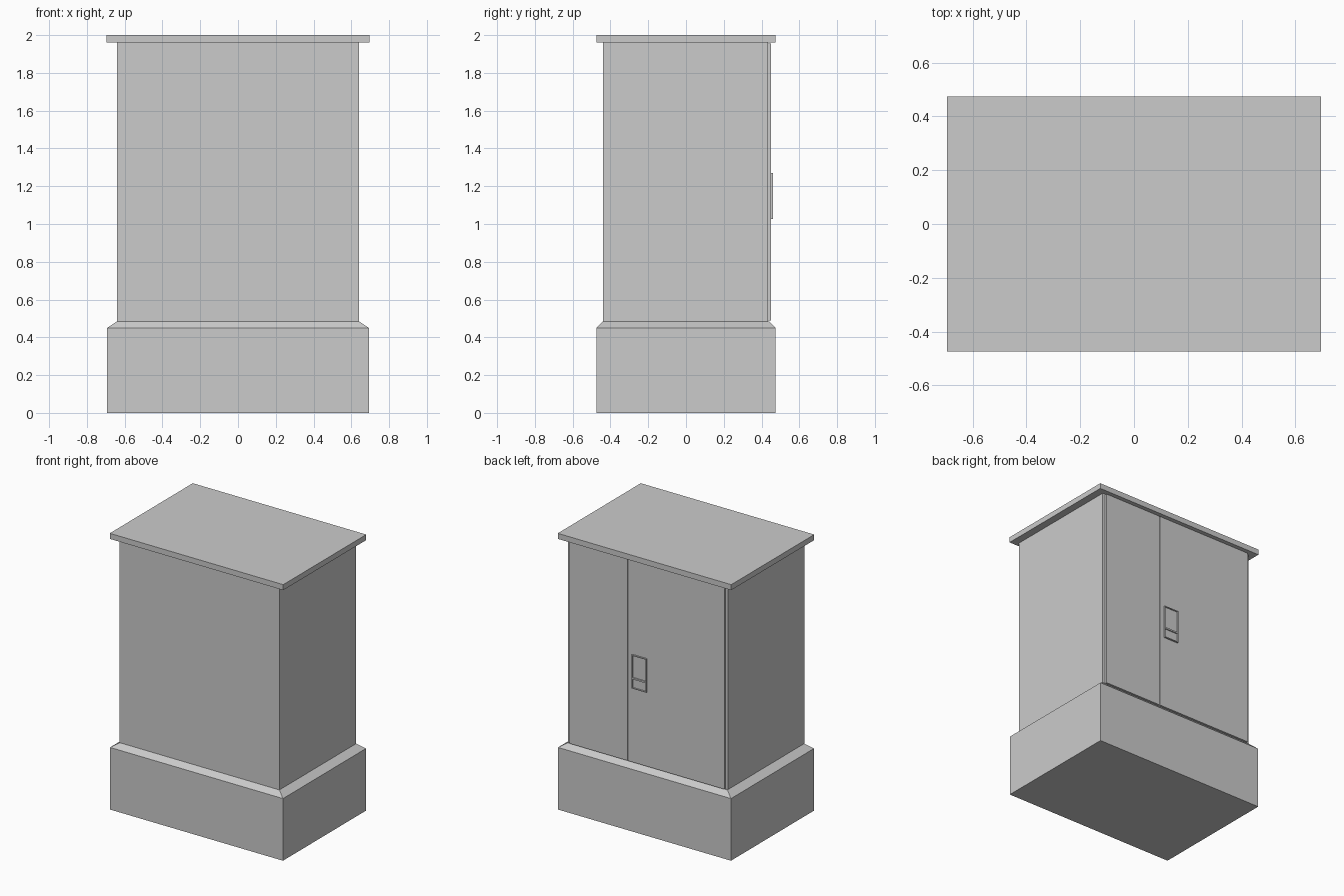
import bpy, bmesh

if "Cube" in bpy.data.objects:
    bpy.data.objects.remove(bpy.data.objects["Cube"])


def mesh_object(name, bm):
    bmesh.ops.recalc_face_normals(bm, faces=bm.faces)
    me = bpy.data.meshes.new(name)
    bm.to_mesh(me)
    bm.free()
    ob = bpy.data.objects.new(name, me)
    bpy.context.collection.objects.link(ob)
    return ob


def stack(name, rings):
    """Solid lofted through rectangles (x0, x1, y0, y1, z)."""
    bm = bmesh.new()
    loops = []
    for x0, x1, y0, y1, z in rings:
        loops.append([bm.verts.new((x, y, z)) for x, y in
                      ((x0, y0), (x1, y0), (x1, y1), (x0, y1))])
    for a, b in zip(loops, loops[1:]):
        for i in range(4):
            j = (i + 1) % 4
            bm.faces.new((a[i], a[j], b[j], b[i]))
    bm.faces.new(loops[0])
    bm.faces.new(loops[-1])
    return mesh_object(name, bm)


def box(name, x0, x1, y0, y1, z0, z1):
    return stack(name, [(x0, x1, y0, y1, z0), (x0, x1, y0, y1, z1)])


def recessed_panel(name, x0, x1, y0, y1, z0, z1, rim, depth):
    """Plate whose +y face is inset and sunk, leaving a raised rim."""
    ob = box(name, x0, x1, y0, y1, z0, z1)
    bm = bmesh.new()
    bm.from_mesh(ob.data)
    face = max(bm.faces, key=lambda f: f.calc_center_median().y)
    bmesh.ops.inset_region(bm, faces=[face], thickness=rim)
    inner = bmesh.ops.inset_region(bm, faces=[face], thickness=0.0005)
    for v in face.verts:
        v.co.y -= depth
    bm.to_mesh(ob.data)
    bm.free()
    return ob


# Plinth with sloped top edge
stack("plinth", [(-0.693, 0.693, -0.475, 0.475, 0),
                 (-0.693, 0.693, -0.475, 0.475, 0.45),
                 (-0.64, 0.64, -0.44, 0.44, 0.485)])

# Cabinet body and flat roof
box("cabinet_body", -0.64, 0.64, -0.44, 0.435, 0.485, 1.96)
box("roof", -0.695, 0.695, -0.475, 0.475, 1.96, 2.0)

# Two unequal doors on the back side, with a narrow seam
box("wide_door", -0.622, 0.148, 0.435, 0.45, 0.489, 1.955)
box("narrow_door", 0.153, 0.618, 0.435, 0.45, 0.489, 1.955)

# Handle: tall upper recess and small lower lock recess
recessed_panel("handle_upper", -0.004, 0.114, 0.45, 0.461, 1.1, 1.27, 0.008, 0.008)
recessed_panel("handle_lock", -0.004, 0.114, 0.45, 0.461, 1.027, 1.1, 0.008, 0.008)
